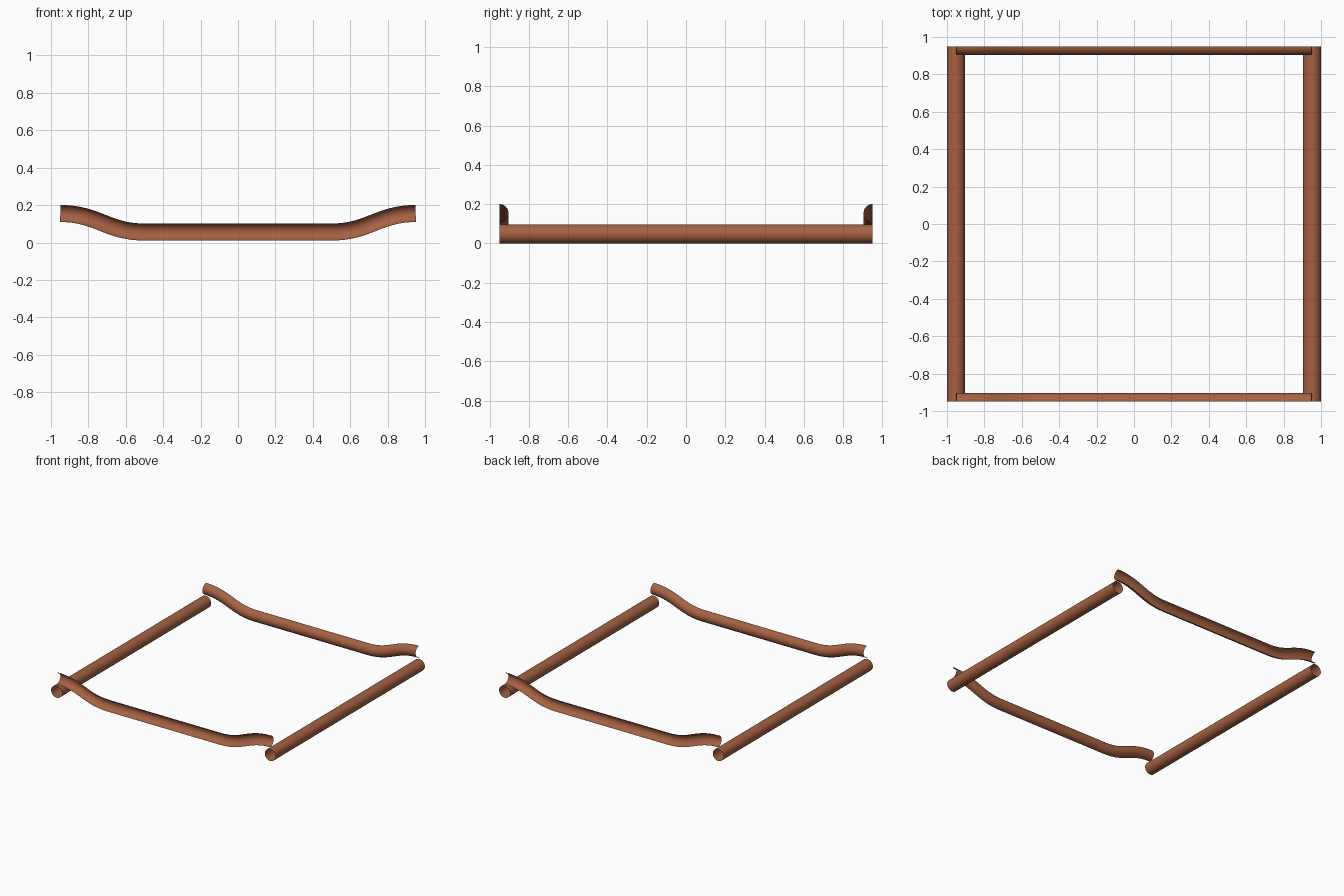
import bpy, bmesh, math
from mathutils import Vector

if "Cube" in bpy.data.objects:
    bpy.data.objects.remove(bpy.data.objects["Cube"])

mat = bpy.data.materials.new("red_brown")
mat.diffuse_color = (0.38, 0.12, 0.055, 1)
mat.use_nodes = True
mat.node_tree.nodes["Principled BSDF"].inputs["Base Color"].default_value = mat.diffuse_color


def sweep(name, path, radius, a0, a1, segs):
    """Open surface: an arc (a0..a1) swept along path. Arc angle 0 points along
    the horizontal side direction, 90 degrees points along the path normal."""
    bm = bmesh.new()
    rings = []
    closed = abs(a1 - a0 - math.tau) < 1e-6
    count = segs if closed else segs + 1
    for i, p in enumerate(path):
        t = (path[min(i + 1, len(path) - 1)] - path[max(i - 1, 0)]).normalized()
        side = Vector((0, 0, 1)).cross(t).normalized()
        up = t.cross(side)
        angles = [a0 + (a1 - a0) * k / segs for k in range(count)]
        rings.append([bm.verts.new(p + radius * (side * math.cos(a) + up * math.sin(a)))
                      for a in angles])
    for r, s in zip(rings, rings[1:]):
        for k in range(segs):
            n = (k + 1) % count
            bm.faces.new((r[k], r[n], s[n], s[k])).smooth = True
    bmesh.ops.recalc_face_normals(bm, faces=bm.faces)
    # make the normals point away from the tube axis
    f = bm.faces[:][0]
    if f.normal.dot(f.calc_center_median() - (path[0] + path[1]) / 2) < 0:
        bmesh.ops.reverse_faces(bm, faces=bm.faces)
    me = bpy.data.meshes.new(name)
    bm.to_mesh(me)
    bm.free()
    me.materials.append(mat)
    ob = bpy.data.objects.new(name, me)
    bpy.context.collection.objects.link(ob)
    return ob


# straight open-ended side tubes
R = 0.048
for name, s in (("left_rail", -1), ("right_rail", 1)):
    x = s * (1 - R)
    sweep(name, [Vector((x, -0.95, R)), Vector((x, 0.95, R))], R, 0, math.tau, 32)

# bowed half tubes across front and back, hollow side facing outward
LOW, HIGH, BEND, END = 0.056, 0.155, 0.50, 0.95


def bend(n=16):
    for i in range(n + 1):
        t = i / n
        b = (1 - t) ** 3, 3 * t * (1 - t) ** 2, 3 * t * t * (1 - t), t ** 3
        xs = (BEND, 0.70, 0.75, END)
        zs = (LOW, LOW, HIGH, HIGH)
        yield sum(p * q for p, q in zip(b, xs)), sum(p * q for p, q in zip(b, zs))


half = list(bend())
profile = [(-x, z) for x, z in reversed(half)] + half
for name, s in (("front_bar", -1), ("back_bar", 1)):
    # side direction is +y: the front bar bulges to +y, the back bar to -y
    a0 = -math.pi / 2 if s < 0 else math.pi / 2
    sweep(name, [Vector((x, s * 0.95, z)) for x, z in profile],
          0.0455, a0, a0 + math.pi, 16)
